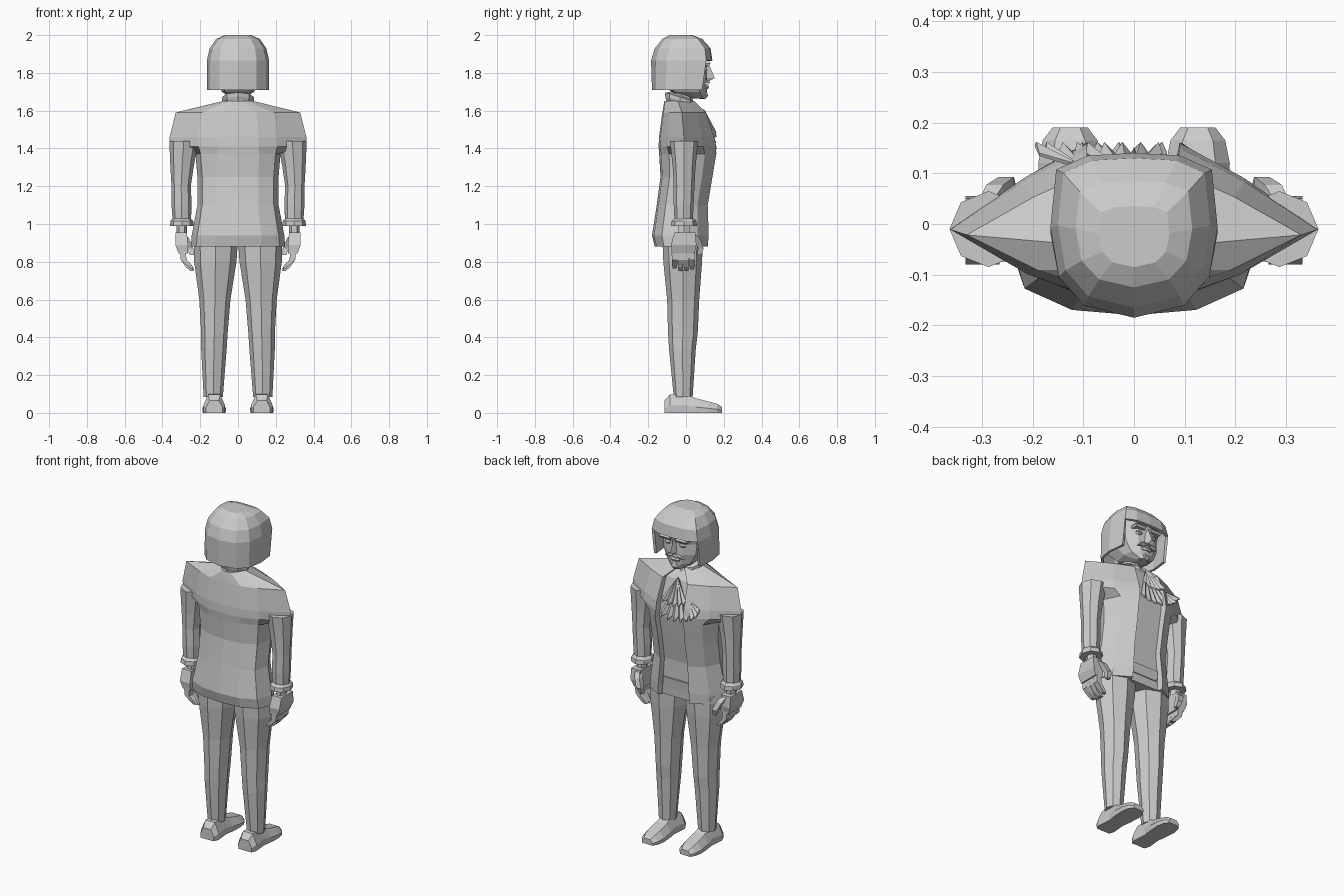
import bpy, bmesh, math
from mathutils import Vector

if "Cube" in bpy.data.objects:
    bpy.data.objects.remove(bpy.data.objects["Cube"], do_unlink=True)

grey = bpy.data.materials.new("plain_grey")
grey.use_nodes = True
grey.diffuse_color = (0.6, 0.6, 0.6, 1)
grey.node_tree.nodes["Principled BSDF"].inputs["Base Color"].default_value = (0.6, 0.6, 0.6, 1)


def finish(name, bm, thickness=0):
    bmesh.ops.recalc_face_normals(bm, faces=bm.faces)
    mesh = bpy.data.meshes.new(name)
    bm.to_mesh(mesh)
    bm.free()
    mesh.materials.append(grey)
    ob = bpy.data.objects.new(name, mesh)
    bpy.context.collection.objects.link(ob)
    if thickness:
        mod = ob.modifiers.new("thickness", "SOLIDIFY")
        mod.thickness = thickness
    return ob


def loft(name, rings, caps=True, drop=None, thickness=0):
    """Skin a stack of equal-sized rings; drop(centre) removes faces."""
    bm = bmesh.new()
    rows = [[bm.verts.new(p) for p in r] for r in rings]
    n = len(rows[0])
    for a, b in zip(rows, rows[1:]):
        for i in range(n):
            j = (i + 1) % n
            bm.faces.new((a[i], a[j], b[j], b[i]))
    if caps:
        bm.faces.new(rows[0])
    bm.faces.new(rows[-1])
    if drop:
        gone = [f for f in bm.faces if drop(f.calc_center_median())]
        bmesh.ops.delete(bm, geom=gone, context="FACES")
    return finish(name, bm, thickness)


def outline(half, z, w, back, front, tilt=0):
    """Mirror a half outline (u, v) into a closed ring, back to front."""
    full = half + [(-u, v) for u, v in reversed(half) if u > 0]
    mid, h = (back + front) / 2, (front - back) / 2
    return [(u * w, mid + v * h, z - tilt * v) for u, v in full]


def oval(x0, x1, y0, y1, z, n=8, s=1):
    cx, cy = (x0 + x1) / 2, (y0 + y1) / 2
    k = 1 / math.cos(math.pi / n) if n == 4 else 1
    off = math.pi / n if n == 4 else 0
    return [(s * (cx + k * (x1 - x0) / 2 * math.cos(off + math.tau * i / n)),
             cy + k * (y1 - y0) / 2 * math.sin(off + math.tau * i / n), z) for i in range(n)]


def stack(name, levels, n=8, s=1):
    return loft(name, [oval(*lv, n=n, s=s) for lv in levels])


def tube(name, path, s=1):
    """Four-sided tapered digit through (x, y, z, radius)."""
    return stack(name, [(x - r, x + r, y - r, y + r, z) for x, y, z, r in path], 4, s)


def ruffle(name, apex, length, a0, a1, folds, depth):
    """Pleated fan hanging from an apex and leaning forward."""
    bm = bmesh.new()
    top = bm.verts.new(apex)
    edge = []
    for i in range(folds * 2 + 1):
        a = math.radians(a0 + (a1 - a0) * i / (folds * 2))
        r = length * (1 if i % 2 else 0.88)
        edge.append(bm.verts.new((apex[0] + r * math.sin(a),
                                  apex[1] + depth + (0.022 if i % 2 else 0),
                                  apex[2] - r * math.cos(a))))
    for p, q in zip(edge, edge[1:]):
        bm.faces.new((top, p, q))
    return finish(name, bm, 0.008)


# Jacket: waisted body below, wide pointed shoulder yoke above
body = [(0, -1), (.5, -.93), (.88, -.65), (1, 0), (.8, .6), (.42, 1), (.38, .8), (0, .8)]
yoke = [(0, -1), (.3, -.95), (.58, -.7), (1, -.1), (.6, .55), (.25, 1), (.23, .78), (0, .78)]
jacket = [(body, .88, .25, -.165, .115), (body, .94, .245, -.18, .12),
          (body, 1.1, .215, -.155, .115), (body, 1.25, .215, -.135, .14),
          (body, 1.37, .225, -.142, .16), (yoke, 1.41, .36, -.145, .16),
          (yoke, 1.46, .362, -.143, .15), (yoke, 1.59, .33, -.125, .105),
          (yoke, 1.65, .085, -.115, .045)]
loft("jacket", [outline(*lv) for lv in jacket])

# Neck and tilted stand collar
stack("neck", [(-.06, .06, -.08, .04, 1.6), (-.05, .05, -.065, .03, 1.74)])
disc = [(0, -1), (.7, -.7), (1, 0), (.7, .7), (0, 1)]
loft("collar", [outline(disc, 1.615, .07, -.1, .05, .02), outline(disc, 1.65, .085, -.11, .05, .025),
                outline(disc, 1.672, .085, -.11, .045, .025), outline(disc, 1.678, .06, -.08, .03, .02)])

# Head and face
face = [(0, -1), (.8, -.8), (1, 0), (.9, .6), (.45, .93), (0, 1)]
loft("face", [outline(face, 1.665, .035, .035, .105), outline(face, 1.70, .085, -.08, .11),
              outline(face, 1.76, .12, -.14, .112), outline(face, 1.82, .125, -.15, .108),
              outline(face, 1.87, .13, -.15, .12), outline(face, 1.94, .12, -.12, .10)])
tri = [(0, -1), (1, -1), (0, 1)]
loft("nose", [outline(tri, 1.758, .024, .09, .125), outline(tri, 1.772, .022, .09, .152),
              outline(tri, 1.845, .009, .09, .122)])
stack("lips", [(-.03, .03, .09, .118, 1.715), (-.035, .035, .09, .124, 1.725),
               (-.025, .025, .09, .118, 1.737)], 6)
stack("chin", [(-.02, .02, .07, .105, 1.662), (-.03, .03, .065, .122, 1.68),
               (-.02, .02, .08, .112, 1.70)], 6)
for s, side in ((1, "left"), (-1, "right")):
    stack(side + "_brow", [(.02, .085, .08, .122, 1.838), (.018, .09, .08, .13, 1.85),
                           (.025, .08, .08, .12, 1.862)], 4, s)
    stack(side + "_eye", [(.03, .065, .085, .108, 1.805), (.025, .07, .085, .116, 1.815),
                          (.03, .065, .085, .108, 1.826)], 6, s)
    stack(side + "_moustache", [(.03, .06, .085, .112, 1.735), (.002, .05, .085, .128, 1.748),
                                (.002, .02, .09, .122, 1.757)], 4, s)

# Bobbed hair, open around the face
bob = [(0, -1), (.6, -.85), (.9, -.5), (1, .1), (.93, .8), (.55, .97), (0, 1)]
hair = [(1.71, .165, -.18, .115), (1.865, .165, -.185, .14), (1.93, .15, -.165, .13),
        (1.98, .115, -.125, .085), (2.0, .07, -.085, .035)]
loft("hair", [outline(bob, *lv) for lv in hair], caps=False,
     drop=lambda c: c.z < 1.85 and c.y > .095, thickness=0.015)

# Pleated neckcloth and breast handkerchief
ruffle("neckcloth_lower", (-.01, .085, 1.6), .23, -32, 22, 5, .055)
ruffle("neckcloth_upper", (-.01, .095, 1.61), .15, -40, 30, 5, .045)
ruffle("handkerchief", (-.10, .115, 1.50), .10, -80, 10, 4, .025)

# Waistcoat hem and pocket flap
stack("waistcoat_hem", [(-.085, .085, .06, .095, .93), (-.085, .085, .06, .10, .99)], 4)

for s, side in ((1, "left"), (-1, "right")):
    # Sleeve, cuff and hand
    stack(side + "_sleeve", [(.25, .345, -.06, .035, 1.0), (.245, .352, -.065, .04, 1.1),
                             (.25, .352, -.065, .045, 1.2), (.235, .358, -.07, .05, 1.3),
                             (.21, .364, -.085, .065, 1.44)], 8, s)
    stack(side + "_cuff", [(.235, .36, -.08, .058, .99), (.237, .358, -.077, .055, 1.015),
                           (.25, .345, -.06, .04, 1.03)], 8, s)
    stack(side + "_wrist", [(.27, .325, -.045, .025, .93), (.27, .325, -.045, .025, 1.0)], 6, s)
    stack(side + "_palm", [(.265, .315, -.075, .045, .845), (.265, .332, -.08, .055, .89),
                           (.27, .332, -.06, .05, .955)], 4, s)
    for i in range(4):
        y = -.06 + i * .031
        low = (.765, .752, .752, .76)[i]
        tube(f"{side}_finger_{i + 1}", [(.243, y, low, .010), (.262, y, low + .02, .014),
                                        (.288, y, .81, .015), (.292, y, .86, .016)], s)
    tube(side + "_thumb", [(.245, .07, .835, .011), (.252, .078, .87, .015),
                           (.275, .06, .92, .017), (.29, .035, .945, .014)], s)

    # Trouser leg
    stack(side + "_leg", [(.08, .182, -.065, .035, .085), (.06, .195, -.09, .052, .34),
                          (.055, .195, -.095, .062, .42), (.04, .205, -.10, .07, .6),
                          (.008, .232, -.12, .085, .8), (0, .235, -.125, .09, .92)], 8, s)

    # Shoe, lofted from heel to toe
    shoe = [(-.115, .045, .065), (-.085, .058, .098), (0, .05, .102), (.05, .058, .078),
            (.12, .063, .06), (.165, .054, .048), (.19, .035, .032)]
    prof = [(-.95, 0), (-1, .4), (-.55, 1), (.55, 1), (1, .4), (.95, 0)]
    loft(side + "_shoe", [[(s * (.126 + u * w), y, v * h) for u, v in prof] for y, w, h in shoe])
